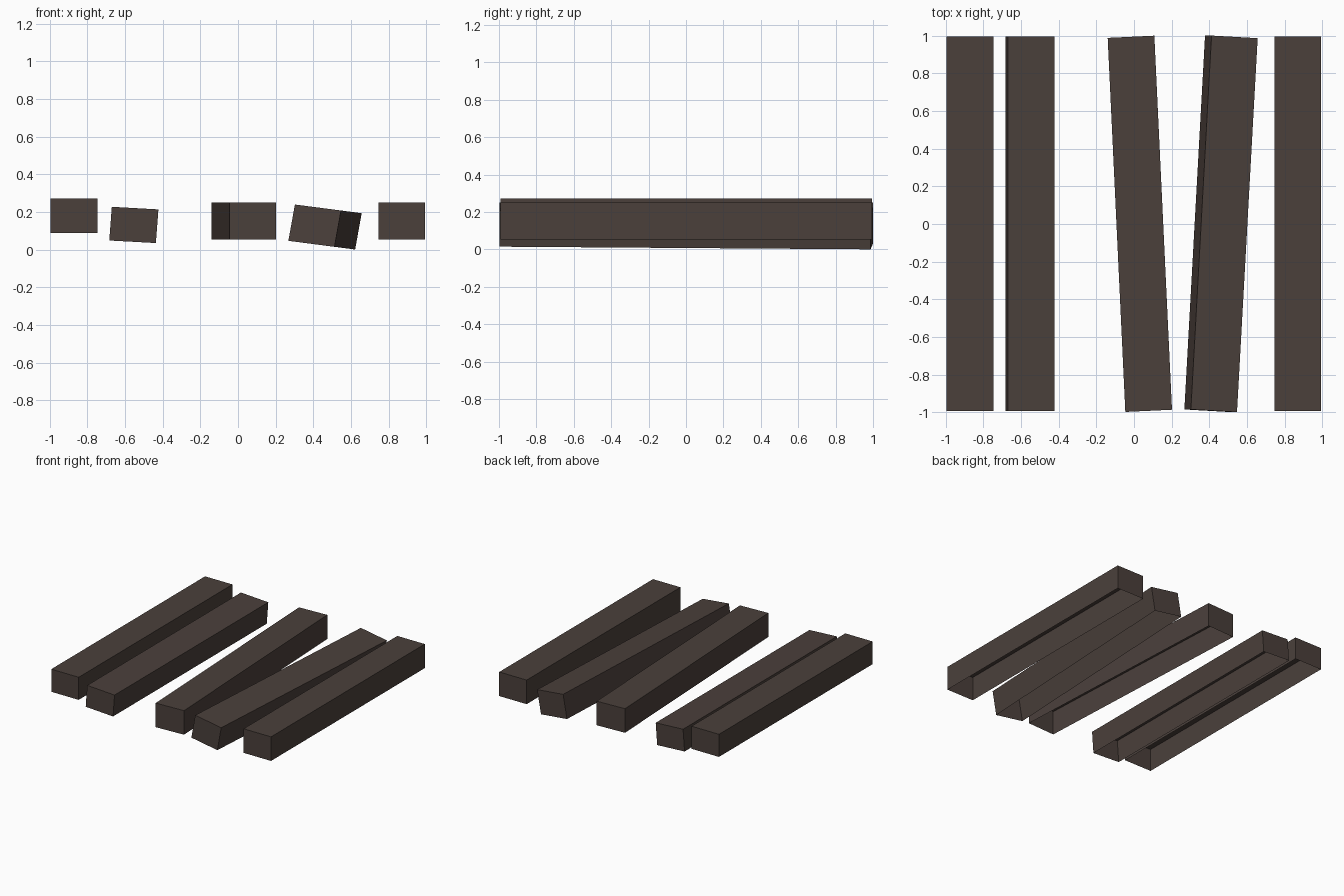
import bpy
import bmesh
from math import radians
from mathutils import Matrix, Vector

cube = bpy.data.objects.get("Cube")
if cube:
    bpy.data.objects.remove(cube, do_unlink=True)

# Dark weathered timber
wood = bpy.data.materials.new("dark_brown_wood")
wood.use_nodes = True
colour = (0.07, 0.051, 0.044, 1)
wood.diffuse_color = colour
bsdf = wood.node_tree.nodes["Principled BSDF"]
bsdf.inputs["Base Color"].default_value = colour
bsdf.inputs["Roughness"].default_value = 0.9

WIDTH, LENGTH, SQUASH = 0.248, 1.988, 0.85


def beam(name, x, z, height, yaw=0, roll=0):
    """One beam open underneath, turned about z, rolled about y, then flattened."""
    size = Matrix.Diagonal((WIDTH, LENGTH, height / SQUASH, 1))
    turn = Matrix.Rotation(radians(yaw), 4, 'Z')
    tilt = Matrix.Rotation(radians(roll), 4, 'Y')
    flatten = Matrix.Diagonal((1, 1, SQUASH, 1))
    bm = bmesh.new()
    bmesh.ops.create_cube(bm, size=1)
    bm.normal_update()
    underside = [f for f in bm.faces if f.normal.z < -0.5]
    bmesh.ops.delete(bm, geom=underside, context='FACES_ONLY')
    bm.transform(flatten @ tilt @ turn @ size)
    mesh = bpy.data.meshes.new(name)
    bm.to_mesh(mesh)
    bm.free()
    mesh.materials.append(wood)
    obj = bpy.data.objects.new(name, mesh)
    obj.location = Vector((x, 0.001, z))
    bpy.context.collection.objects.link(obj)


# Row of loosely laid beams, from the right side to the left
beam("right_outer_beam", -0.871, 0.180, 0.185)
beam("right_inner_beam", -0.553, 0.131, 0.179, roll=3.7)
beam("middle_beam", 0.031, 0.152, 0.197, yaw=2.7)
beam("left_inner_beam", 0.462, 0.120, 0.195, yaw=-3.2, roll=8.7)
beam("left_outer_beam", 0.870, 0.152, 0.197)
